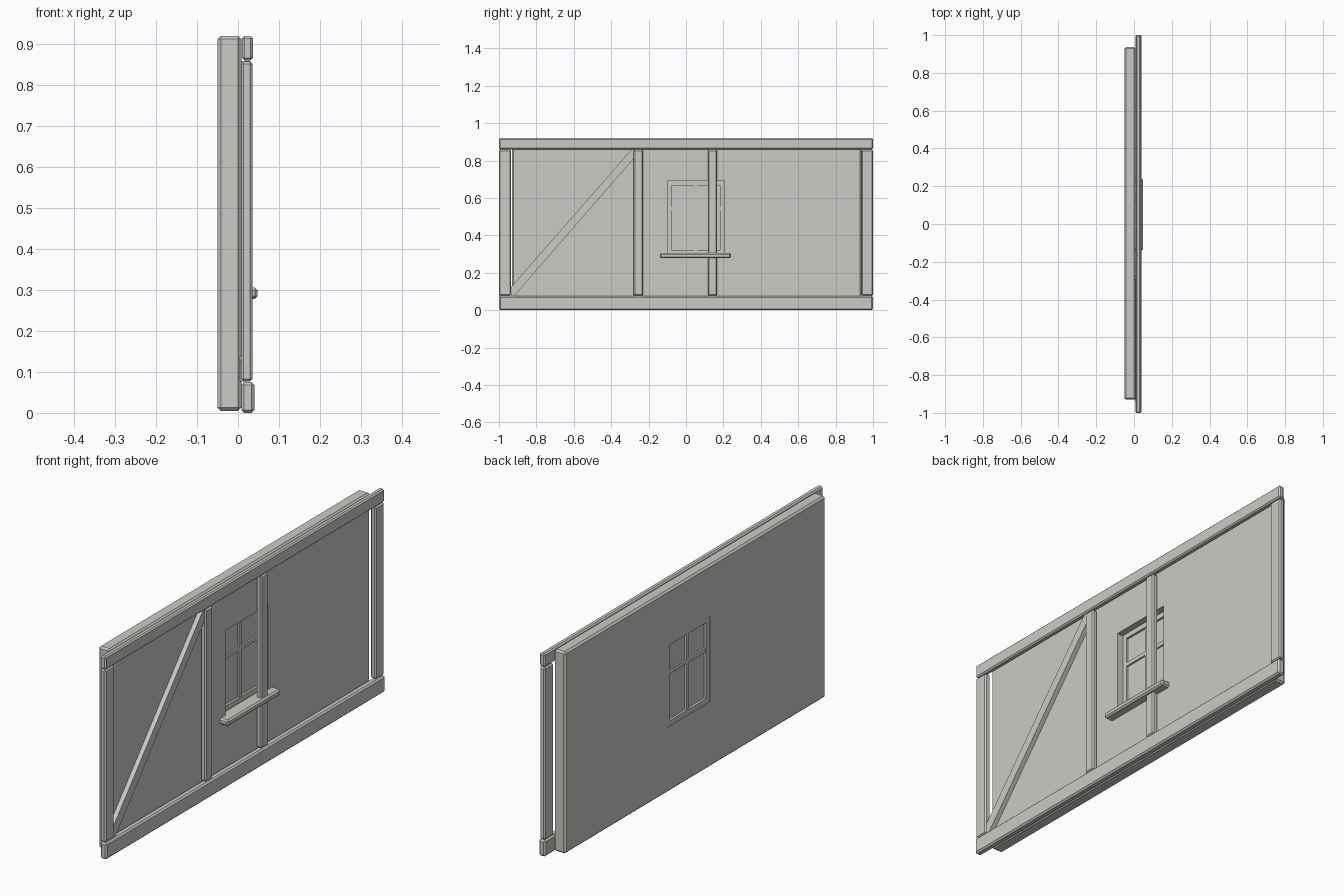
import bpy
import bmesh

cube = bpy.data.objects.get("Cube")
if cube:
    bpy.data.objects.remove(cube, do_unlink=True)

# Single plain grey
grey = bpy.data.materials.new("warm_grey")
grey.use_nodes = True
colour = (0.6, 0.59, 0.56, 1)
grey.diffuse_color = colour
grey.node_tree.nodes["Principled BSDF"].inputs["Base Color"].default_value = colour


def prism(name, outline, x0, x1, bevel=0.0):
    """Extrude a (y, z) outline from x0 to x1, with chamfered edges."""
    bm = bmesh.new()
    face = bm.faces.new([bm.verts.new((x0, y, z)) for y, z in outline])
    res = bmesh.ops.extrude_face_region(bm, geom=[face])
    for v in res["geom"]:
        if isinstance(v, bmesh.types.BMVert):
            v.co.x = x1
    bmesh.ops.recalc_face_normals(bm, faces=bm.faces)
    if bevel:
        bmesh.ops.bevel(bm, geom=list(bm.edges), offset=bevel, segments=1,
                        profile=0.5, affect='EDGES', clamp_overlap=True)
    mesh = bpy.data.meshes.new(name)
    bm.to_mesh(mesh)
    bm.free()
    mesh.materials.append(grey)
    obj = bpy.data.objects.new(name, mesh)
    bpy.context.collection.objects.link(obj)
    return obj


def box(name, x, y, z, bevel=0.0):
    outline = [(y[0], z[0]), (y[1], z[0]), (y[1], z[1]), (y[0], z[1])]
    return prism(name, outline, x[0], x[1], bevel)


# Wall slab with a window opening cut through it
win_y, win_z = (-0.1, 0.205), (0.3, 0.69)
wall = box("wall_panel", (-0.05, 0.008), (-0.93, 0.937), (0.005, 0.92), 0.008)
cutter = box("window_cutter", (-0.2, 0.2), win_y, win_z)
cutter.hide_render = True
cut = wall.modifiers.new("window_opening", 'BOOLEAN')
cut.operation = 'DIFFERENCE'
cut.object = cutter
bpy.context.view_layer.objects.active = wall
bpy.ops.object.modifier_apply(modifier=cut.name)
bpy.data.objects.remove(cutter, do_unlink=True)

# Window frame, glazing bars and pane, set towards the back of the opening
frame_x, bar_x, t = (-0.047, -0.022), (-0.044, -0.024), 0.023
for side, y in (("left", (win_y[1] - t, win_y[1])), ("right", (win_y[0], win_y[0] + t))):
    box("window_frame_" + side, frame_x, y, win_z)
inner = (win_y[0] + t, win_y[1] - t)
box("window_frame_bottom", frame_x, inner, (win_z[0], win_z[0] + t))
box("window_frame_top", frame_x, inner, (win_z[1] - t, win_z[1]))
box("window_bar_upright", bar_x, (0.043, 0.061), (win_z[0] + t, win_z[1] - t))
box("window_bar_cross", bar_x, inner, (0.533, 0.551))
box("window_pane", (-0.036, -0.032), inner, (win_z[0] + t, win_z[1] - t))

# Window sill
box("window_sill", (-0.02, 0.048), (-0.14, 0.24), (0.278, 0.306), 0.007)

# Horizontal beams
box("bottom_beam", (0.008, 0.04), (-1, 1), (0, 0.075), 0.007)
box("top_beam", (0.01, 0.036), (-1, 1), (0.86, 0.92), 0.006)

# Upright posts
for name, y in (("front_post", (-1, -0.935)), ("brace_post", (-0.28, -0.23)),
                ("window_post", (0.117, 0.167)), ("back_post", (0.937, 1))):
    box(name, (0.008, 0.035), y, (0.077, 0.858), 0.006)

# Diagonal brace
prism("diagonal_brace",
      [(-0.935, 0.125), (-0.935, 0.077), (-0.918, 0.077),
       (-0.278, 0.812), (-0.278, 0.859), (-0.292, 0.859)], 0.005, 0.029)
